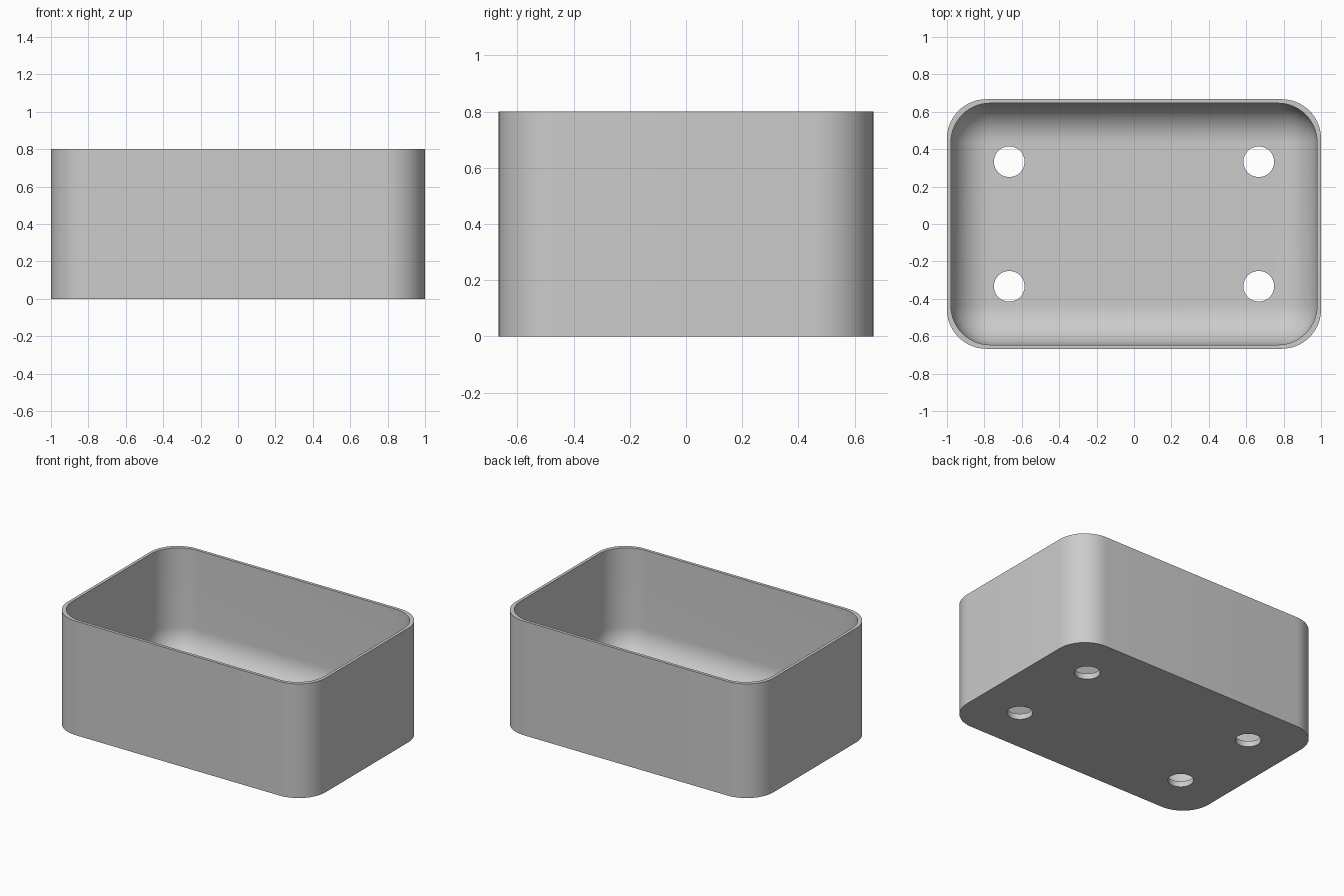
import bpy, bmesh
from math import sin, cos, pi, radians

cube = bpy.data.objects.get("Cube")
if cube:
    bpy.data.objects.remove(cube, do_unlink=True)

HALF_X, HALF_Y, HEIGHT = 1.0, 0.667, 0.8
RADIUS, WALL, FLOOR = 0.21, 0.021, 0.04
STEPS = 14

grey = bpy.data.materials.new("light_grey")
grey.use_nodes = True
colour = (0.6, 0.6, 0.6, 1)
grey.diffuse_color = colour
grey.node_tree.nodes["Principled BSDF"].inputs["Base Color"].default_value = colour


def ring(bm, hx, hy, r, z):
    """Rounded rectangle of vertices, counter-clockwise."""
    verts = []
    for k, (sx, sy) in enumerate(((1, 1), (-1, 1), (-1, -1), (1, -1))):
        for i in range(STEPS + 1):
            a = (k + i / STEPS) * pi / 2
            verts.append(bm.verts.new((sx * (hx - r) + r * cos(a),
                                       sy * (hy - r) + r * sin(a), z)))
    return verts


# Tray shell: straight outside, filleted floor inside
bm = bmesh.new()
ix, iy = HALF_X - WALL, HALF_Y - WALL
rings = [ring(bm, HALF_X, HALF_Y, RADIUS, 0),
         ring(bm, HALF_X, HALF_Y, RADIUS, HEIGHT),
         ring(bm, ix, iy, RADIUS, HEIGHT)]
for i in range(STEPS + 1):
    a = i / STEPS * pi / 2
    inset = RADIUS * (1 - cos(a))
    rings.append(ring(bm, ix - inset, iy - inset, RADIUS - inset,
                      FLOOR + RADIUS * (1 - sin(a))))
for low, high in zip(rings, rings[1:]):
    for i in range(len(low)):
        j = (i + 1) % len(low)
        bm.faces.new((low[i], low[j], high[j], high[i]))
bm.faces.new(rings[0][::-1])
bm.faces.new(rings[-1])
bmesh.ops.remove_doubles(bm, verts=bm.verts, dist=0.0001)
bmesh.ops.recalc_face_normals(bm, faces=bm.faces)
mesh = bpy.data.meshes.new("tray")
bm.to_mesh(mesh)
bm.free()
mesh.materials.append(grey)
tray = bpy.data.objects.new("tray", mesh)
bpy.context.collection.objects.link(tray)

# Four drain holes through the floor
bm = bmesh.new()
for sx in (-1, 1):
    for sy in (-1, 1):
        made = bmesh.ops.create_cone(bm, cap_ends=True, segments=48, radius1=0.082,
                                     radius2=0.082, depth=0.3)
        bmesh.ops.translate(bm, verts=made["verts"], vec=(sx * 0.667, sy * 0.333, 0))
cut_mesh = bpy.data.meshes.new("hole_cutter")
bm.to_mesh(cut_mesh)
bm.free()
cut_mesh.materials.append(grey)
cutter = bpy.data.objects.new("hole_cutter", cut_mesh)
cutter.hide_render = True
bpy.context.collection.objects.link(cutter)

bpy.ops.object.select_all(action="DESELECT")
bpy.context.view_layer.objects.active = tray
tray.select_set(True)
holes = tray.modifiers.new("holes", "BOOLEAN")
holes.operation = "DIFFERENCE"
holes.solver = "EXACT"
holes.object = cutter
bpy.ops.object.modifier_apply(modifier=holes.name)
bpy.data.objects.remove(cutter, do_unlink=True)
bpy.ops.object.shade_smooth_by_angle(angle=radians(30))
